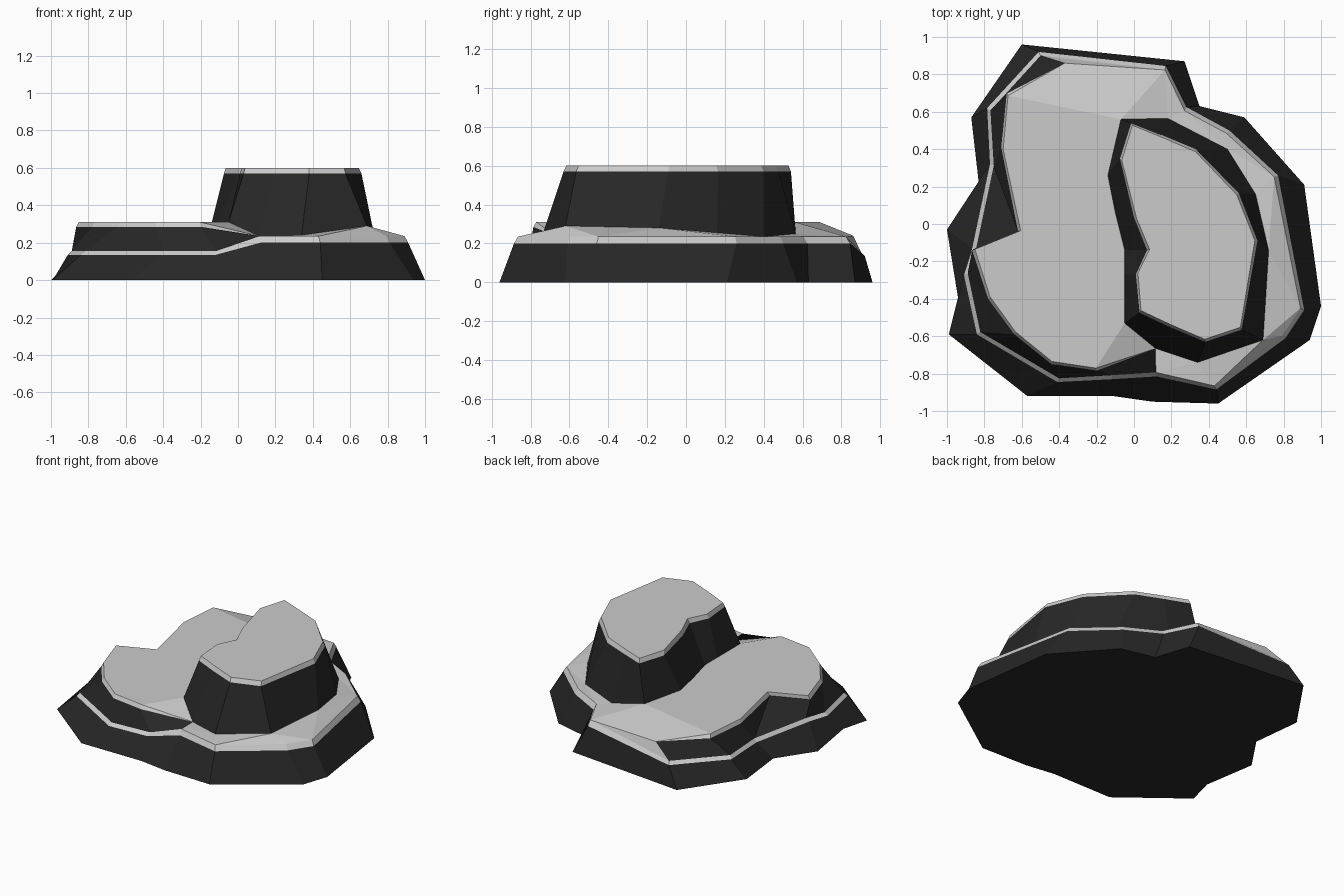
import bpy, bmesh
from mathutils import Vector

if "Cube" in bpy.data.objects:
    bpy.data.objects.remove(bpy.data.objects["Cube"])


def material(name, v):
    m = bpy.data.materials.new(name)
    m.diffuse_color = (v, v, v, 1)
    m.use_nodes = True
    m.node_tree.nodes["Principled BSDF"].inputs["Base Color"].default_value = m.diffuse_color
    return m


DARK, LIGHT = material("dark_rock", 0.02), material("light_top", 0.8)


def at(points, heights):
    return [Vector((x, y, z)) for (x, y), z in zip(points, heights)]


def inset(points, d, rise, centre):
    """Pull a ring towards a centre by distance d and lift it."""
    out = []
    for p in points:
        k = Vector((centre[0] - p.x, centre[1] - p.y, 0)).normalized() * d
        out.append(p + k + Vector((0, 0, rise)))
    return out


def build(name, strips=(), caps=()):
    """strips: (lower, upper, closed, material index); caps: (points, index, up)."""
    bm = bmesh.new()

    def face(pts, mi):
        clean = [p for i, p in enumerate(pts) if (p - pts[i - 1]).length > 1e-5]
        if len(clean) < 3:
            return None
        f = bm.faces.new([bm.verts.new(p) for p in clean])
        f.material_index = mi
        return f

    for a, b, closed, mi in strips:
        n = len(a)
        for i in range(n if closed else n - 1):
            j = (i + 1) % n
            face([a[i], b[i], b[j], a[j]], mi)
    for pts, mi, up in caps:
        f = face(pts, mi)
        f.normal_update()
        for t in bmesh.ops.triangulate(bm, faces=[f])["faces"]:
            t.normal_update()
            if (t.normal.z > 0) != up:
                t.normal_flip()
    bmesh.ops.remove_doubles(bm, verts=bm.verts, dist=1e-4)
    me = bpy.data.meshes.new(name)
    bm.to_mesh(me)
    bm.free()
    me.materials.append(DARK)
    me.materials.append(LIGHT)
    bpy.context.collection.objects.link(bpy.data.objects.new(name, me))


# Outlines, clockwise from the back left
foot_xy = [(-.60, .96), (.27, .87), (.35, .63), (.59, .57), (.91, .21), (1, -.44),
           (.94, -.62), (.45, -.96), (.10, -.95), (-.11, -.92), (-.57, -.92),
           (-.99, -.59), (-.94, -.40), (-1, -.03), (-.83, .22), (-.87, .57)]
ledge_xy = [(-.51, .92), (.17, .845), (.28, .625), (.51, .50), (.77, .26), (.91, -.46),
            (.81, -.61), (.44, -.885), (.12, -.815), (-.12, -.83), (-.41, -.845),
            (-.84, -.59), (-.91, -.27), (-.865, -.13), (-.77, .32), (-.785, .62)]
tower_xy = [(-.07, .56), (.18, .565), (.50, .40), (.65, .16), (.72, -.14), (.69, -.62),
            (.34, -.74), (.115, -.665), (-.05, -.53), (-.05, -.27), (-.05, -.14),
            (-.10, .06), (-.14, .26)]
top_xy = [(-.015, .54), (.15, .475), (.33, .40), (.56, .165), (.66, -.09), (.575, -.565),
          (.38, -.63), (.19, -.55), (.03, -.475), (.01, -.27), (.07, -.14),
          (0, .035), (-.075, .35)]
terrace_xy = [(-.20, -.785), (-.44, -.75), (-.64, -.59), (-.78, -.40), (-.865, -.14),
              (-.62, -.04), (-.71, .41), (-.68, .70)]

# Lower skirt with its light rim
foot = at(foot_xy, [0] * 16)
ledge = at(ledge_xy, [.2 if 1 <= i <= 8 else .135 for i in range(16)])
rim = [inset([p], .022, .035 if p.z > .15 else .02, (0, 0))[0] for p in ledge]
build("lower_skirt", [(foot, ledge, True, 0), (ledge, rim, True, 1)], [(foot, 0, False)])

# Upper tower
tower = at(tower_xy, [.31, .25, .235, .255, .28, .29, .24, .235, .31, .31, .31, .31, .31])
brow = at(top_xy, [.57] * 13)
crown = inset(brow, .014, .03, (.3, -.05))
build("tower", [(tower, brow, True, 0), (brow, crown, True, 1)], [(crown, 1, True)])

# Left terrace: wall, bevel and flat top
back_end = Vector((-.37, .86, .24))
wall_low = rim[8:15] + [rim[14], rim[15], rim[0]]
wall_top = at(terrace_xy, [.285] * 8)
bevel = inset(wall_top, .015, .025, (-.35, .05))
low_edge = [tower[7]] + wall_top + [back_end]
high_edge = [tower[7]] + bevel + [back_end]
build("left_terrace",
      [(wall_low, low_edge, False, 0), (low_edge, high_edge, False, 1)],
      [(high_edge + [tower[0]] + tower[:7:-1], 1, True)])

# Right shelf sloping up to the tower
build("right_shelf", caps=[(rim[0:9] + tower[7::-1] + [back_end], 1, True)])
